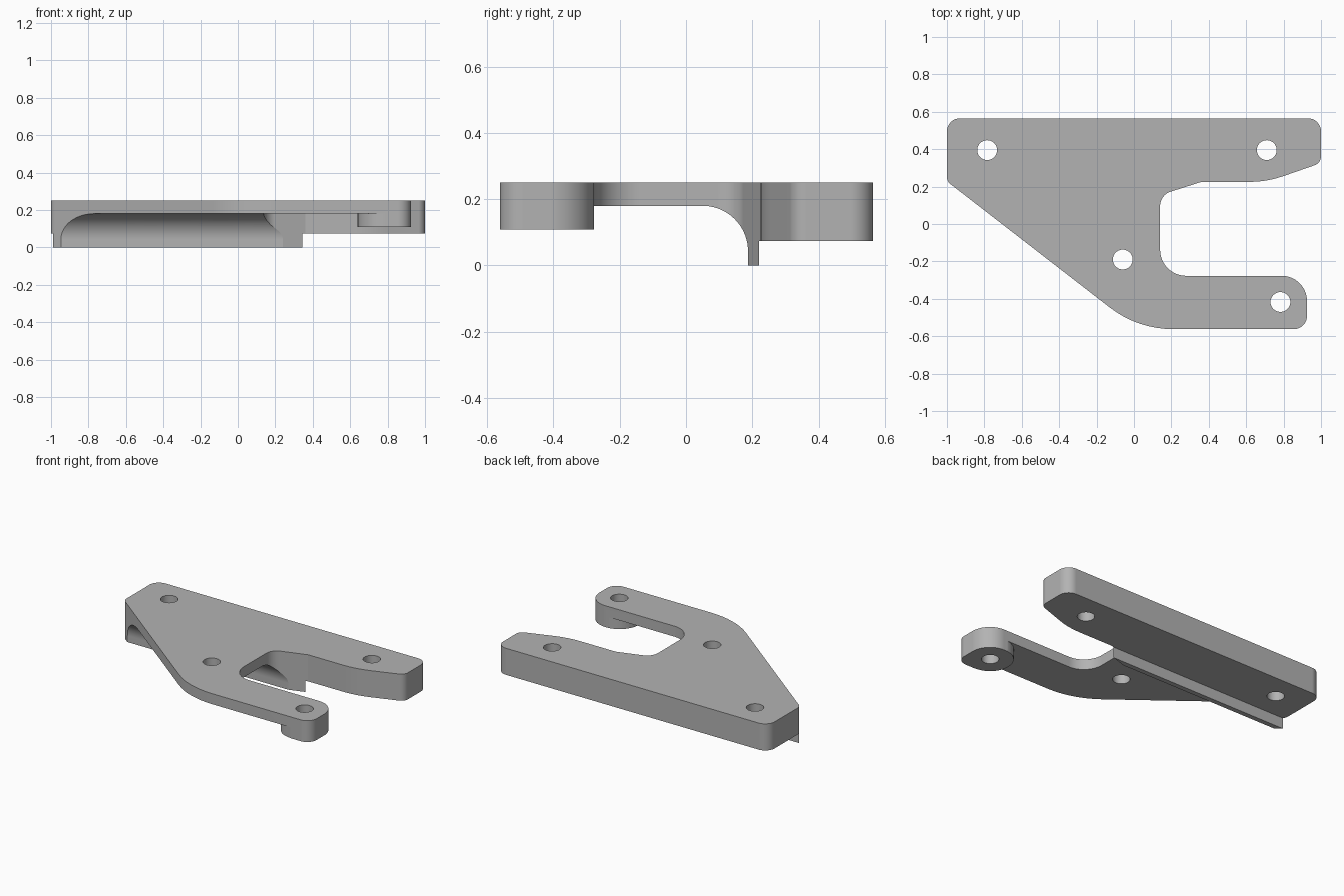
import bpy
import bmesh
from math import cos, sin, tan, pi, radians, ceil
from mathutils import Vector

default = bpy.data.objects.get("Cube")
if default:
    bpy.data.objects.remove(default, do_unlink=True)

grey = bpy.data.materials.new("plain grey")
grey.use_nodes = True
colour = (0.45, 0.45, 0.45, 1)
grey.diffuse_color = colour
grey.node_tree.nodes["Principled BSDF"].inputs["Base Color"].default_value = colour


def arc(cx, cy, r, start, end, steps):
    """Points on an arc, angles in degrees."""
    angles = [radians(start + (end - start) * i / steps) for i in range(steps + 1)]
    return [(cx + r * cos(a), cy + r * sin(a)) for a in angles]


def rounded(corners):
    """Closed outline with every (x, y, radius) corner rounded."""
    points = []
    for i, (x, y, r) in enumerate(corners):
        p = Vector((x, y))
        if r == 0:
            points.append(p)
            continue
        to_prev = (Vector(corners[i - 1][:2]) - p).normalized()
        to_next = (Vector(corners[(i + 1) % len(corners)][:2]) - p).normalized()
        half = to_prev.angle(to_next) / 2
        centre = p + (to_prev + to_next).normalized() * r / sin(half)
        start = p + to_prev * r / tan(half) - centre
        end = p + to_next * r / tan(half) - centre
        turn = start.angle(end)
        steps = max(4, ceil(turn / radians(5)))
        for k in range(steps + 1):
            t = k / steps
            points.append(centre + (start * sin((1 - t) * turn)
                                    + end * sin(t * turn)) / sin(turn))
    return points


def prism(name, points, low, high, axis="z"):
    """Extrude a 2D outline along z, or a (y, z) outline along x."""
    bm = bmesh.new()
    place = (lambda p: (p[0], p[1], low)) if axis == "z" else (lambda p: (low, p[0], p[1]))
    face = bm.faces.new([bm.verts.new(place(p)) for p in points])
    out = bmesh.ops.extrude_face_region(bm, geom=[face])
    verts = [g for g in out["geom"] if isinstance(g, bmesh.types.BMVert)]
    d = high - low
    bmesh.ops.translate(bm, verts=verts, vec=(0, 0, d) if axis == "z" else (d, 0, 0))
    bmesh.ops.recalc_face_normals(bm, faces=bm.faces)
    mesh = bpy.data.meshes.new(name)
    bm.to_mesh(mesh)
    bm.free()
    mesh.materials.append(grey)
    obj = bpy.data.objects.new(name, mesh)
    bpy.context.collection.objects.link(obj)
    return obj


def combine(target, tool, operation):
    tool.hide_render = True
    mod = target.modifiers.new(operation.lower(), "BOOLEAN")
    mod.object, mod.operation, mod.solver = tool, operation, "EXACT"
    bpy.context.view_layer.objects.active = target
    bpy.ops.object.modifier_apply(modifier=mod.name)
    bpy.data.objects.remove(tool, do_unlink=True)


# Side section: thick rear rail, hanging lip, concave fillet, thin plate
section = [(0.7, 0.25), (0.7, 0.073), (0.22, 0.073), (0.22, 0), (0.187, 0)]
section += arc(0.05, 0.043, 0.137, 0, 90, 18)
section += [(-0.7, 0.18), (-0.7, 0.25)]
bracket = prism("bracket", section, -1.2, 1.2, "x")

# Boss under the front arm, rounded on its inner side
boss = [(1.2, -0.276)] + arc(0.782, -0.418, 0.142, 90, 270, 36)
boss += [(0.782, -0.7), (1.2, -0.7)]
combine(bracket, prism("boss", boss, 0.108, 0.22), "UNION")

# Plan outline with the open slot on the left side
outline = rounded([
    (-1, 0.565, 0.07), (1, 0.565, 0.07), (1, 0.326, 0.05),
    (0.71, 0.225, 0.55), (0.36, 0.225, 0), (0.14, 0.155, 0.08),
    (0.14, -0.277, 0.14), (0.925, -0.277, 0.135), (0.925, -0.562, 0.07),
    (0.02, -0.562, 0.55), (-1, 0.228, 0.05),
])
combine(bracket, prism("plan", outline, -0.2, 0.5), "INTERSECT")

# Screw holes
for x, y in [(-0.785, 0.395), (0.71, 0.395), (-0.06, -0.19), (0.783, -0.417)]:
    combine(bracket, prism("hole", arc(x, y, 0.053, 0, 351, 39), -0.3, 0.6), "DIFFERENCE")

# Smooth curves, crisp edges, even flat faces
bpy.ops.object.select_all(action="DESELECT")
bracket.select_set(True)
bpy.context.view_layer.objects.active = bracket
bpy.ops.object.shade_smooth_by_angle(angle=radians(14))
weighted = bracket.modifiers.new("even normals", "WEIGHTED_NORMAL")
weighted.keep_sharp = True
